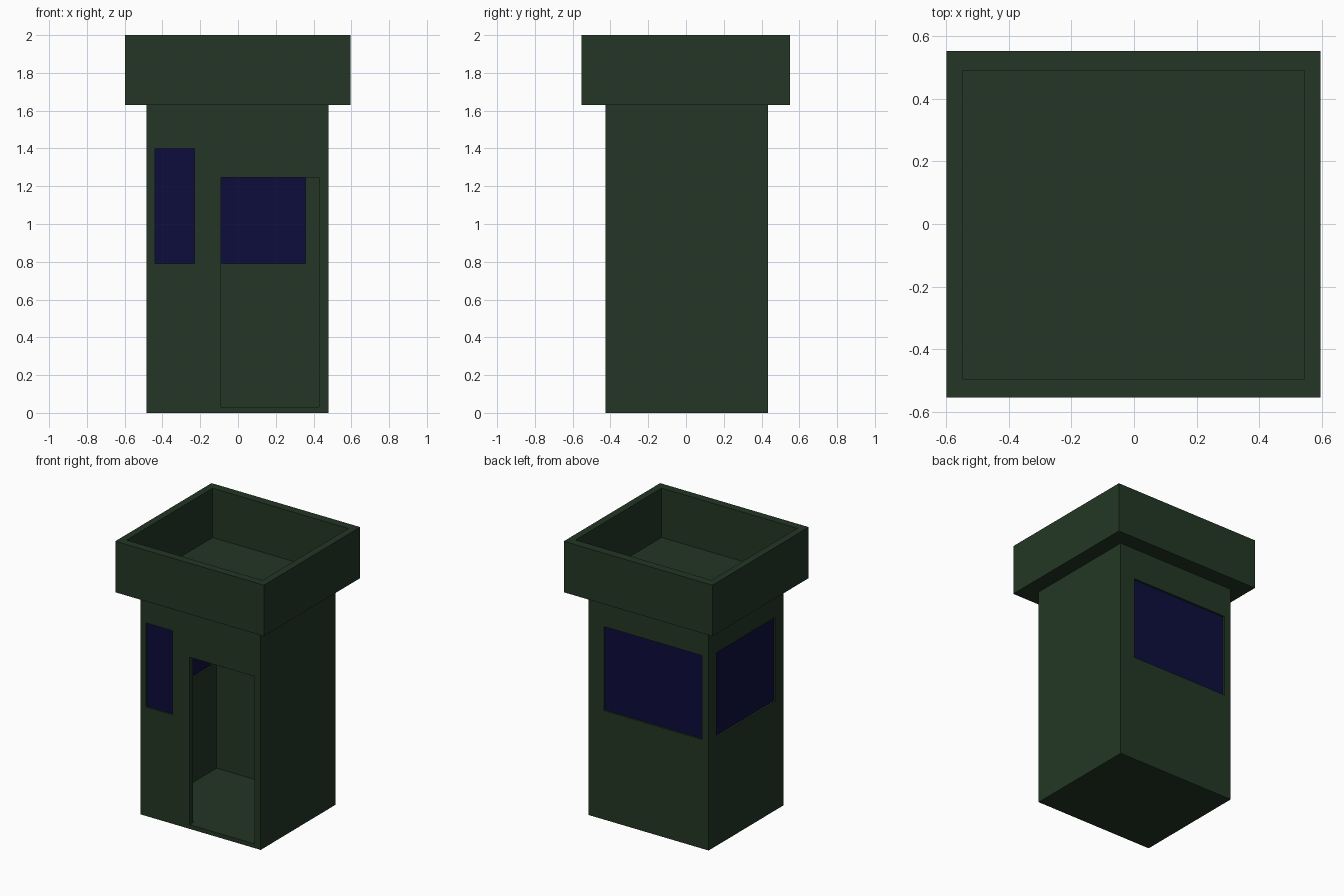
import bpy

if "Cube" in bpy.data.objects:
    bpy.data.objects.remove(bpy.data.objects["Cube"])


def material(name, rgb):
    m = bpy.data.materials.new(name)
    m.diffuse_color = (*rgb, 1)
    m.use_nodes = True
    m.node_tree.nodes["Principled BSDF"].inputs["Base Color"].default_value = m.diffuse_color
    return m


green = material("dark green", (0.017, 0.037, 0.018))
blue = material("dark blue glass", (0.004, 0.004, 0.045))


def box(name, x, y, z, mat):
    """Axis-aligned box from (min, max) ranges."""
    bpy.ops.mesh.primitive_cube_add(size=1)
    ob = bpy.context.object
    ob.name = name
    ob.location = [(r[0] + r[1]) / 2 for r in (x, y, z)]
    ob.scale = [r[1] - r[0] for r in (x, y, z)]
    bpy.ops.object.transform_apply(location=True, rotation=False, scale=True)
    ob.data.materials.append(mat)
    return ob


def combine(target, other, operation):
    """Apply a boolean and remove the helper."""
    mod = target.modifiers.new("cut", 'BOOLEAN')
    mod.operation = operation
    mod.solver = 'EXACT'
    mod.object = other
    bpy.context.view_layer.objects.active = target
    bpy.ops.object.modifier_apply(modifier=mod.name)
    bpy.data.objects.remove(other, do_unlink=True)


# Outer extents of the shaft and its wall thickness
X0, X1, Y0, Y1 = -0.485, 0.48, -0.425, 0.433
WALL = 0.035
SILL, HEAD = 0.79, 1.40

# Shaft and overhanging parapet, fused
tower = box("tower", (X0, X1), (Y0, Y1), (0, 1.7), green)
parapet = box("parapet", (-0.598, 0.595), (-0.553, 0.551), (1.63, 2), green)
combine(tower, parapet, 'UNION')

# Hollow room, open roof and doorway
cuts = [
    ((X0 + WALL, X1 - WALL), (Y0 + WALL, Y1 - WALL), (0.03, 1.61)),
    ((-0.547, 0.543), (-0.495, 0.49), (1.642, 2.2)),
    ((-0.09, 0.43), (Y0 - 0.1, Y0 + 0.1), (0.03, 1.245)),
]
for x, y, z in cuts:
    combine(tower, box("cutter", x, y, z, green), 'DIFFERENCE')

# Windows: opening through the wall plus a pane set in its middle
mid, half, deep = WALL / 2, 0.0045, 0.08
windows = [
    ("front_window", (-0.44, -0.23), None, Y0 + mid),
    ("back_window", (-0.43, 0.357), None, Y1 - mid),
    ("left_window", None, (-0.335, 0.345), X0 + mid),
]
for name, x, y, c in windows:
    hole, pane = (c - deep, c + deep), (c - half, c + half)
    combine(tower, box("cutter", x or hole, y or hole, (SILL, HEAD), green), 'DIFFERENCE')
    box(name, x or pane, y or pane, (SILL, HEAD), blue)
